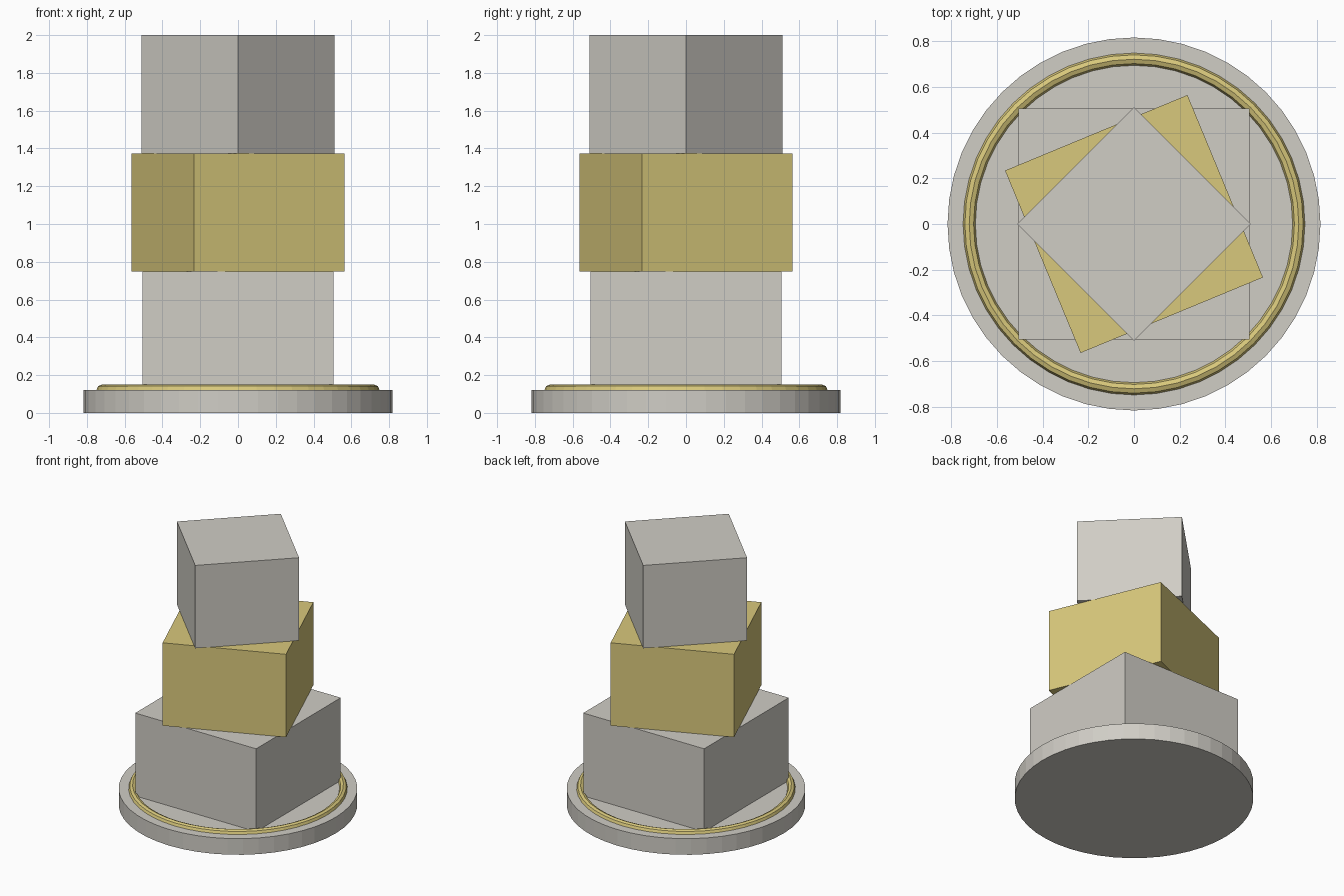
import bpy
import math

old = bpy.data.objects.get("Cube")
if old:
    bpy.data.objects.remove(old, do_unlink=True)


def make_material(name, color):
    mat = bpy.data.materials.new(name)
    mat.use_nodes = True
    mat.diffuse_color = color
    mat.node_tree.nodes["Principled BSDF"].inputs["Base Color"].default_value = color
    return mat


def finish(name, mat):
    obj = bpy.context.object
    obj.name = name
    obj.data.materials.append(mat)
    return obj


silver = make_material("warm silver", (0.63, 0.61, 0.56, 1))
gold = make_material("pale gold", (0.69, 0.58, 0.20, 1))

BASE_HEIGHT = 0.122
BLOCK_HEIGHT = (2 - BASE_HEIGHT) / 3

# Round base plate
bpy.ops.mesh.primitive_cylinder_add(vertices=48, radius=0.817, depth=BASE_HEIGHT,
                                    location=(0, 0, BASE_HEIGHT / 2))
finish("base_plate", silver)

# Trim ring half sunk into the plate
bpy.ops.mesh.primitive_torus_add(major_radius=0.722, minor_radius=0.027,
                                 major_segments=48, minor_segments=8,
                                 location=(0, 0, BASE_HEIGHT))
finish("trim_ring", gold)

# Stacked blocks, each smaller and turned further than the one below
blocks = [("lower_block", 1.01, 0, silver),
          ("middle_block", 0.865, 22.5, gold),
          ("upper_block", 0.722, 45, silver)]
for i, (name, width, turn, mat) in enumerate(blocks):
    z = BASE_HEIGHT + (i + 0.5) * BLOCK_HEIGHT
    bpy.ops.mesh.primitive_cube_add(size=1, location=(0, 0, z),
                                    rotation=(0, 0, math.radians(turn)))
    bpy.context.object.scale = (width, width, BLOCK_HEIGHT)
    finish(name, mat)
